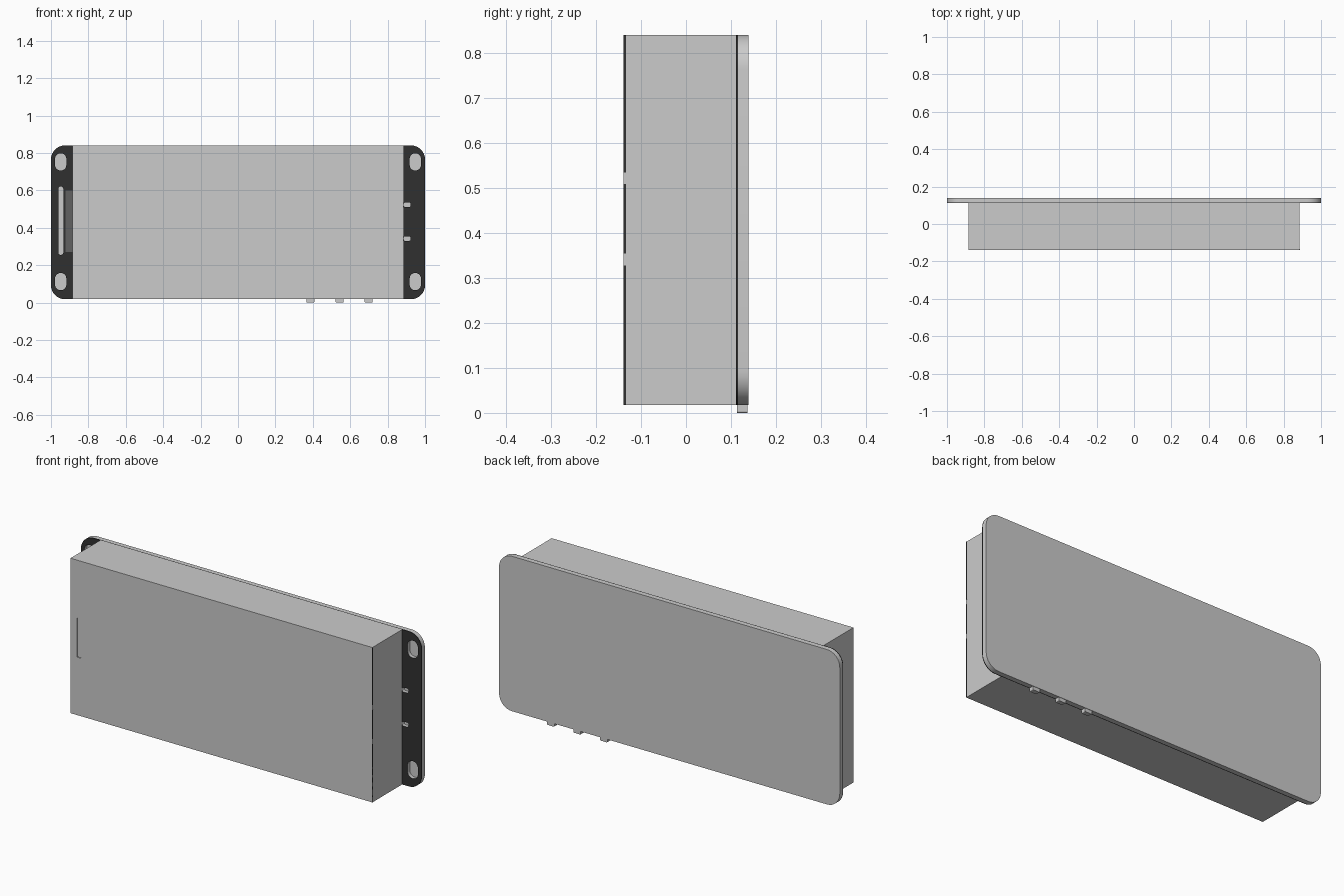
import bpy, bmesh, math

if "Cube" in bpy.data.objects:
    bpy.data.objects.remove(bpy.data.objects["Cube"])

Z0, Z1 = 0.018, 0.84
BACK, FRONT, BOX_FRONT, SIDE = 0.139, 0.111, -0.139, 0.886


def material(name, v):
    m = bpy.data.materials.new(name)
    m.diffuse_color = (v, v, v, 1)
    m.use_nodes = True
    m.node_tree.nodes["Principled BSDF"].inputs["Base Color"].default_value = m.diffuse_color
    return m


grey = material("light_grey", 0.8)
mid = material("mid_grey", 0.12)
dark = material("dark_grey", 0.03)


def outline(x0, x1, z0, z1, r, steps=8):
    """Rounded rectangle in the xz plane."""
    if r == 0:
        return [(x0, z0), (x1, z0), (x1, z1), (x0, z1)]
    pts = []
    for cx, cz, a in ((x1 - r, z1 - r, 0), (x0 + r, z1 - r, 90),
                      (x0 + r, z0 + r, 180), (x1 - r, z0 + r, 270)):
        for i in range(steps + 1):
            t = math.radians(a + 90 * i / steps)
            p = (cx + r * math.cos(t), cz + r * math.sin(t))
            if not pts or math.dist(p, pts[-1]) > 1e-5:
                pts.append(p)
    if math.dist(pts[0], pts[-1]) < 1e-5:
        pts.pop()
    return pts


def prism(name, pts, ys, mats=(grey,)):
    """Stack copies of an outline at the given y levels into a solid."""
    bm = bmesh.new()
    rings = [[bm.verts.new((x, y, z)) for x, z in pts] for y in ys]
    n = len(pts)
    for a, b in zip(rings, rings[1:]):
        for i in range(n):
            bm.faces.new((a[i], a[(i + 1) % n], b[(i + 1) % n], b[i]))
    bm.faces.new(rings[0])
    bm.faces.new(rings[-1])
    bmesh.ops.recalc_face_normals(bm, faces=bm.faces)
    me = bpy.data.meshes.new(name)
    bm.to_mesh(me)
    bm.free()
    for m in mats:
        me.materials.append(m)
    ob = bpy.data.objects.new(name, me)
    bpy.context.collection.objects.link(ob)
    return ob


def carve(ob, x0, x1, z0, z1, r, face_y, floor_y):
    """Cut a blind pocket from the front."""
    cutter = prism("cutter", outline(x0, x1, z0, z1, r), (face_y - 0.03, floor_y))
    cutter.hide_render = True
    mod = ob.modifiers.new("pocket", 'BOOLEAN')
    mod.operation, mod.solver, mod.object = 'DIFFERENCE', 'EXACT', cutter
    bpy.context.view_layer.objects.active = ob
    bpy.ops.object.modifier_apply(modifier=mod.name)
    bpy.data.objects.remove(cutter)


# back plate with rounded corners and flanges at both ends
plate = prism("mounting_plate", outline(-1, 1, Z0, Z1, 0.075),
              (FRONT, FRONT + 0.005, BACK), (grey, dark, mid))

# corner mounting slots
for x in (-0.948, 0.948):
    for z in (0.112, 0.752):
        carve(plate, x - 0.03, x + 0.03, z - 0.046, z + 0.046, 0.029, FRONT, 0.13)
# long slot and shallow recess in the left flange
carve(plate, -0.961, -0.934, 0.255, 0.62, 0.012, FRONT, 0.13)
carve(plate, -0.922, -SIDE, 0.27, 0.60, 0, FRONT, 0.117)
# two short notches in the right flange
for z in (0.342, 0.523):
    carve(plate, SIDE, 0.923, z - 0.012, z + 0.012, 0.008, FRONT, 0.13)

# dark flange face and front rim, mid grey recess floor
for p in plate.data.polygons:
    c = p.center
    on_rim = c.y < FRONT + 0.004 and (abs(c.x) > 0.999 or
                                      math.hypot(max(abs(c.x) - 0.925, 0),
                                                 max(abs(c.z - 0.429) - 0.336, 0)) > 0.074)
    p.material_index = 0
    if abs(c.y - FRONT) < 1e-4 or on_rim:
        p.material_index = 1
    elif abs(c.y - 0.117) < 1e-4:
        p.material_index = 2

# main box body with a shallow slot in the front
body = prism("main_box", outline(-SIDE, SIDE, Z0, Z1, 0), (BOX_FRONT, FRONT))
carve(body, -0.847, -0.825, 0.325, 0.535, 0.004, BOX_FRONT, BOX_FRONT + 0.005)

# dark edge strips along the right front edge, broken by two gaps
for z0, z1 in ((Z0, 0.328), (0.354, 0.509), (0.535, Z1)):
    prism("edge_strip", outline(SIDE - 0.003, SIDE + 0.001, z0, z1, 0),
          (BOX_FRONT, BOX_FRONT + 0.006), (dark,))

# push buttons along the lower edge
for x in (0.387, 0.543, 0.698):
    prism("button", outline(x - 0.021, x + 0.021, 0, Z0 + 0.004, 0.004, 3),
          (FRONT + 0.002, BACK - 0.002))

# smooth rounded corners
for ob in (plate,):
    bpy.ops.object.select_all(action='DESELECT')
    ob.select_set(True)
    bpy.context.view_layer.objects.active = ob
    bpy.ops.object.shade_smooth_by_angle(angle=math.radians(30))
